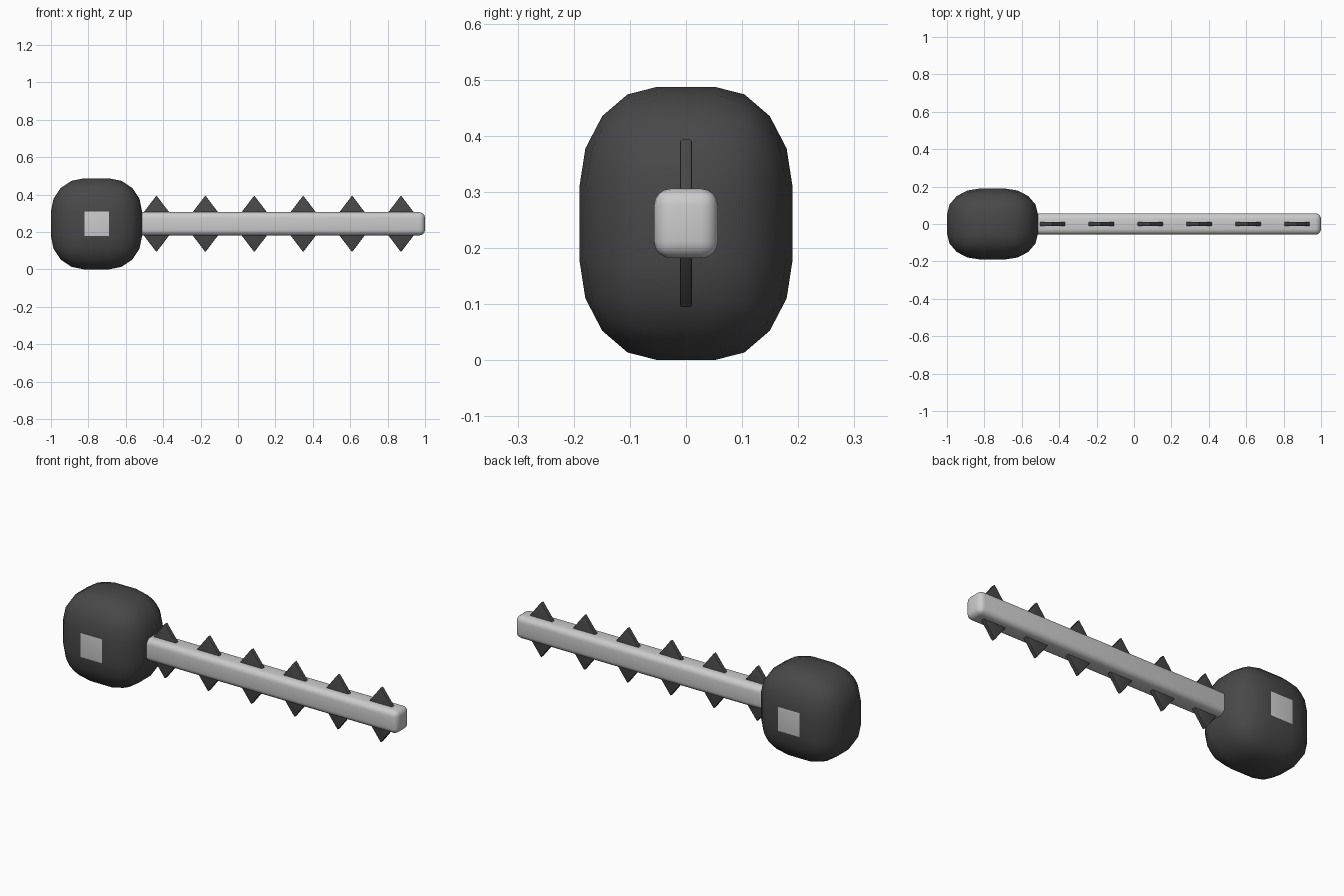
import bpy, bmesh
from mathutils import Matrix, Vector

if "Cube" in bpy.data.objects:
    bpy.data.objects.remove(bpy.data.objects["Cube"])

ZC = 0.244
dark = bpy.data.materials.new("dark_grey")
dark.diffuse_color = (0.065, 0.065, 0.065, 1)
dark.use_nodes = True
dark.node_tree.nodes["Principled BSDF"].inputs["Base Color"].default_value = dark.diffuse_color
light = bpy.data.materials.new("light_grey")
light.diffuse_color = (0.8, 0.8, 0.8, 1)
light.use_nodes = True
light.node_tree.nodes["Principled BSDF"].inputs["Base Color"].default_value = light.diffuse_color


def finish(bm, name, mats=()):
    bmesh.ops.recalc_face_normals(bm, faces=bm.faces)
    me = bpy.data.meshes.new(name)
    bm.to_mesh(me)
    bm.free()
    ob = bpy.data.objects.new(name, me)
    bpy.context.collection.objects.link(ob)
    for m in mats:
        me.materials.append(m)
    bpy.ops.object.select_all(action='DESELECT')
    ob.select_set(True)
    bpy.context.view_layer.objects.active = ob
    bpy.ops.object.shade_smooth_by_angle(angle=0.6)
    return ob


def rounded_box(size, bevel, segments, stretch=(1, 1, 1)):
    bm = bmesh.new()
    bmesh.ops.create_cube(bm, size=1, matrix=Matrix.Diagonal((*size, 1)))
    bmesh.ops.bevel(bm, geom=bm.edges[:], offset=bevel, segments=segments,
                    profile=0.5, affect='EDGES')
    bmesh.ops.scale(bm, vec=Vector(stretch), verts=bm.verts)
    return bm


# rounded head, squashed front to back, with a pale square on front and back
bm = rounded_box((0.487,) * 3, 0.178, 4, (1, 0.78, 1))
for f in bm.faces:
    if abs(f.calc_center_median().y) > 0.1899 and abs(f.normal.y) > 0.999:
        f.material_index = 1
head = finish(bm, "head", (dark, light))
head.location = (-0.7565, 0, ZC)

# straight shaft
bm = rounded_box((1.56, 0.114, 0.124), 0.03, 4)
shaft = finish(bm, "shaft")
shaft.location = (0.22, 0, ZC)

# thin diamond plates through the shaft form the upper and lower spikes
for i in range(6):
    bm = bmesh.new()
    ring = [bm.verts.new((x, -0.011, z)) for x, z in
            ((0.115, 0), (0, 0.151), (-0.115, 0), (0, -0.151))]
    face = bm.faces.new(ring)
    top = bmesh.ops.extrude_face_region(bm, geom=[face])["geom"]
    bmesh.ops.translate(bm, vec=(0, 0.022, 0),
                        verts=[v for v in top if isinstance(v, bmesh.types.BMVert)])
    bmesh.ops.bevel(bm, geom=bm.edges[:], offset=0.004, segments=2,
                    profile=0.5, affect='EDGES')
    spike = finish(bm, f"spike_plate_{i + 1}", (dark,))
    spike.location = (-0.436 + i * 0.2615, 0, ZC)
